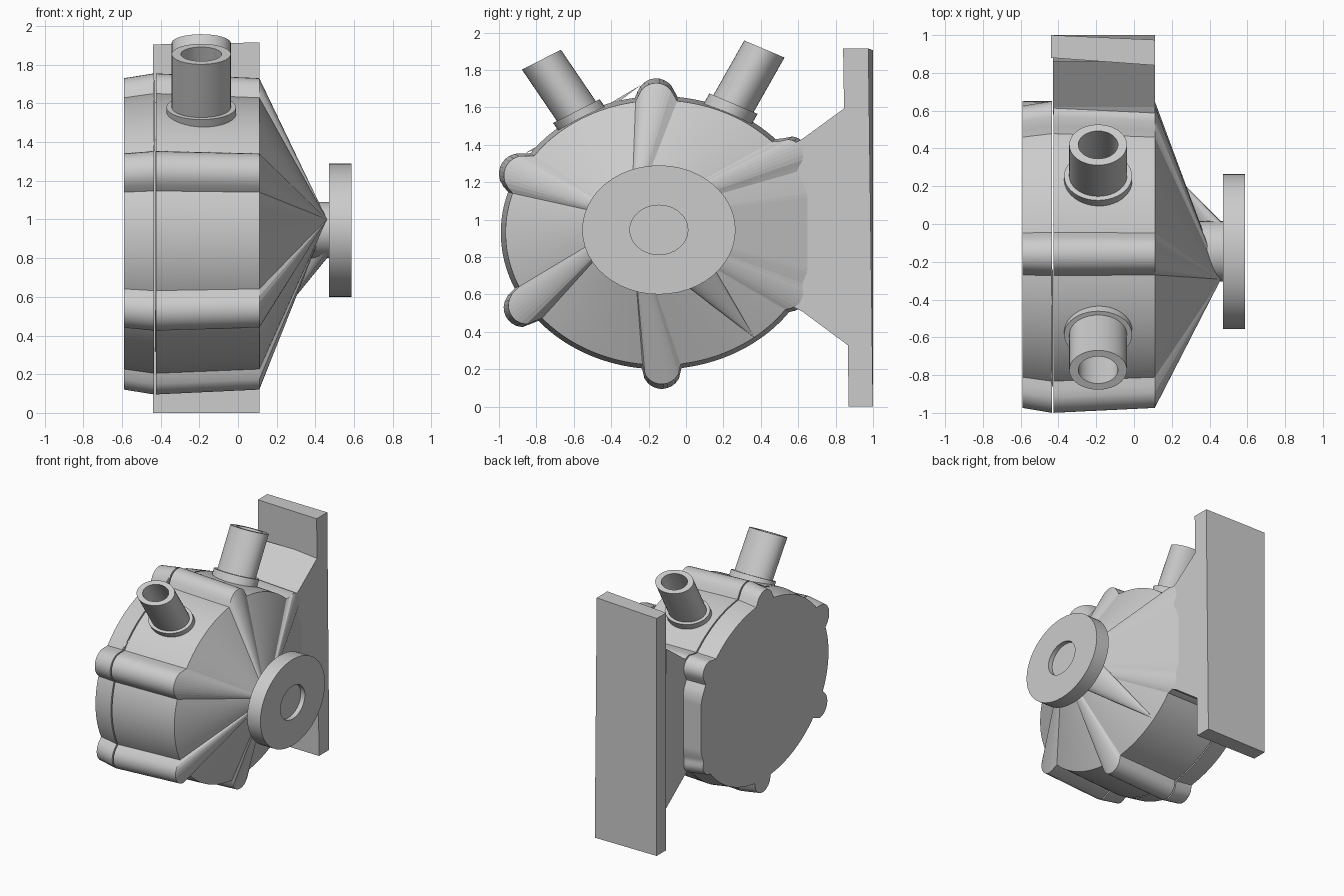
import bpy, bmesh
from math import sin, cos, pi, sqrt, hypot

if "Cube" in bpy.data.objects:
    bpy.data.objects.remove(bpy.data.objects["Cube"])

CY, CZ = -0.14, 0.93          # housing axis (runs along x)
HY, HZ = -0.145, 0.945        # shaft axis


def finish(name, bm, smooth=True):
    bmesh.ops.recalc_face_normals(bm, faces=bm.faces)
    me = bpy.data.meshes.new(name)
    bm.to_mesh(me)
    bm.free()
    ob = bpy.data.objects.new(name, me)
    bpy.context.collection.objects.link(ob)
    if smooth:
        bpy.ops.object.select_all(action='DESELECT')
        ob.select_set(True)
        bpy.context.view_layer.objects.active = ob
        bpy.ops.object.shade_smooth_by_angle(angle=0.6)
    return ob


def loft(name, rings, start=True, end=True, smooth=True):
    """Skin a list of matching point loops, with optional end caps."""
    bm = bmesh.new()
    loops = [[bm.verts.new(p) for p in r] for r in rings]
    for a, b in zip(loops, loops[1:]):
        for i in range(len(a)):
            j = (i + 1) % len(a)
            bm.faces.new((a[i], a[j], b[j], b[i]))
    if start:
        bm.faces.new(loops[0][::-1])
    if end:
        bm.faces.new(loops[-1])
    return finish(name, bm, smooth)


# Housing outline: stretched circle with screw lugs, cut flat beside the bracket
LUGS = [(-0.16, 1.65, .105), (-0.89, 1.245, .11), (-0.87, 0.53, .105),
        (-0.13, 0.20, .105), (0.56, 1.355, .09), (0.56, 0.60, .09)]


def outline(x, s, n=240):
    pts = []
    for i in range(n):
        c, d = cos(2 * pi * i / n), sin(2 * pi * i / n)
        r = 1 / hypot(c / 0.85, d / 0.73)
        for ly, lz, lr in LUGS:
            oy, oz = ly - CY, lz - CZ
            along = oy * c + oz * d
            disc = lr * lr - (oy * d - oz * c) ** 2
            if along > 0 and disc > 0:
                r = max(r, along + sqrt(disc))
        pts.append((x, min(CY + s * r * c, 0.65), CZ + s * r * d))
    return pts


def ellipse(x, ry, rz, n=48):
    return [(x, HY + ry * cos(2 * pi * i / n), HZ + rz * sin(2 * pi * i / n))
            for i in range(n)]


front = outline(0.11, 0.97)
loft("housing", [outline(-0.425, 1.0), front], end=False)
loft("rear_cover", [outline(-0.59, 0.97), outline(-0.435, 1.0)])

# Flat web between the two upper cover lugs
loft("cover_web", [[(x, -0.24, 1.72), (x, -0.86, 1.355), (x, -0.6, 1.45)]
                   for x in (-0.44, -0.43)], smooth=False)

# Tapered front: the outline fans to one point of the shaft collar,
# and one outline point fans to the whole collar
bm = bmesh.new()
rim = [bm.verts.new(p) for p in front]
collar = [bm.verts.new(p) for p in ellipse(0.46, 0.16, 0.145, 32)]
tip = min(collar, key=lambda v: hypot(v.co.y + 0.3, v.co.z - 1.0))
foot = min(rim, key=lambda v: hypot(v.co.y - 0.39, v.co.z - 0.34))
for ring, apex in ((rim, tip), (collar, foot)):
    for a, b in zip(ring, ring[1:] + ring[:1]):
        bm.faces.new((a, b, apex))
finish("front_taper", bm, smooth=False)

# Shaft collar and pulley with a shallow recess
loft("shaft_collar", [ellipse(x, 0.16, 0.145) for x in (0.33, 0.475)])
loft("pulley", [ellipse(0.47, 0.41, 0.345), ellipse(0.587, 0.41, 0.345),
                ellipse(0.587, 0.155, 0.132), ellipse(0.55, 0.155, 0.132)])

# Bracket between housing and mounting plate
loft("bracket", [[(x, 0.58, 1.41), (x, 0.62, 1.43), (x, 0.86, 1.605),
                  (x, 0.89, 0.31), (x, 0.62, 0.51), (x, 0.58, 0.53)]
                 for x in (-0.43, 0.11)], smooth=False)

# Slightly tilted mounting plate
loft("mounting_plate", [
    [(-0.44, 0.88, 0), (-0.44, 1.0, 0), (0.11, 1.0, 0), (0.11, 0.87, 0)],
    [(-0.44, 0.88, 1.905), (-0.44, 1.0, 1.905), (0.11, 0.975, 1.915), (0.11, 0.84, 1.915)],
], smooth=False)


# Hose pipes: oval, slanted, hollow, with a collar at the foot
def pipe(name, base, tip, t):
    def ring(f, rx, rt, n=40):
        y, z = (base[k] + f * (tip[k] - base[k]) for k in (0, 1))
        return [(-0.19 + rx * cos(2 * pi * i / n), y + t[0] * rt * sin(2 * pi * i / n),
                 z + t[1] * rt * sin(2 * pi * i / n)) for i in range(n)]
    loft(name, [ring(-0.3, .153, .117), ring(1, .153, .117),
                ring(1, .105, .08), ring(0, .105, .08)])
    loft(name + "_collar", [ring(-0.2, .18, .14), ring(0, .18, .14)])


pipe("front_pipe", (-0.586, 1.58), (-0.773, 1.855), (0.89, 0.455))
pipe("rear_pipe", (0.254, 1.62), (0.419, 1.912), (0.92, -0.39))
